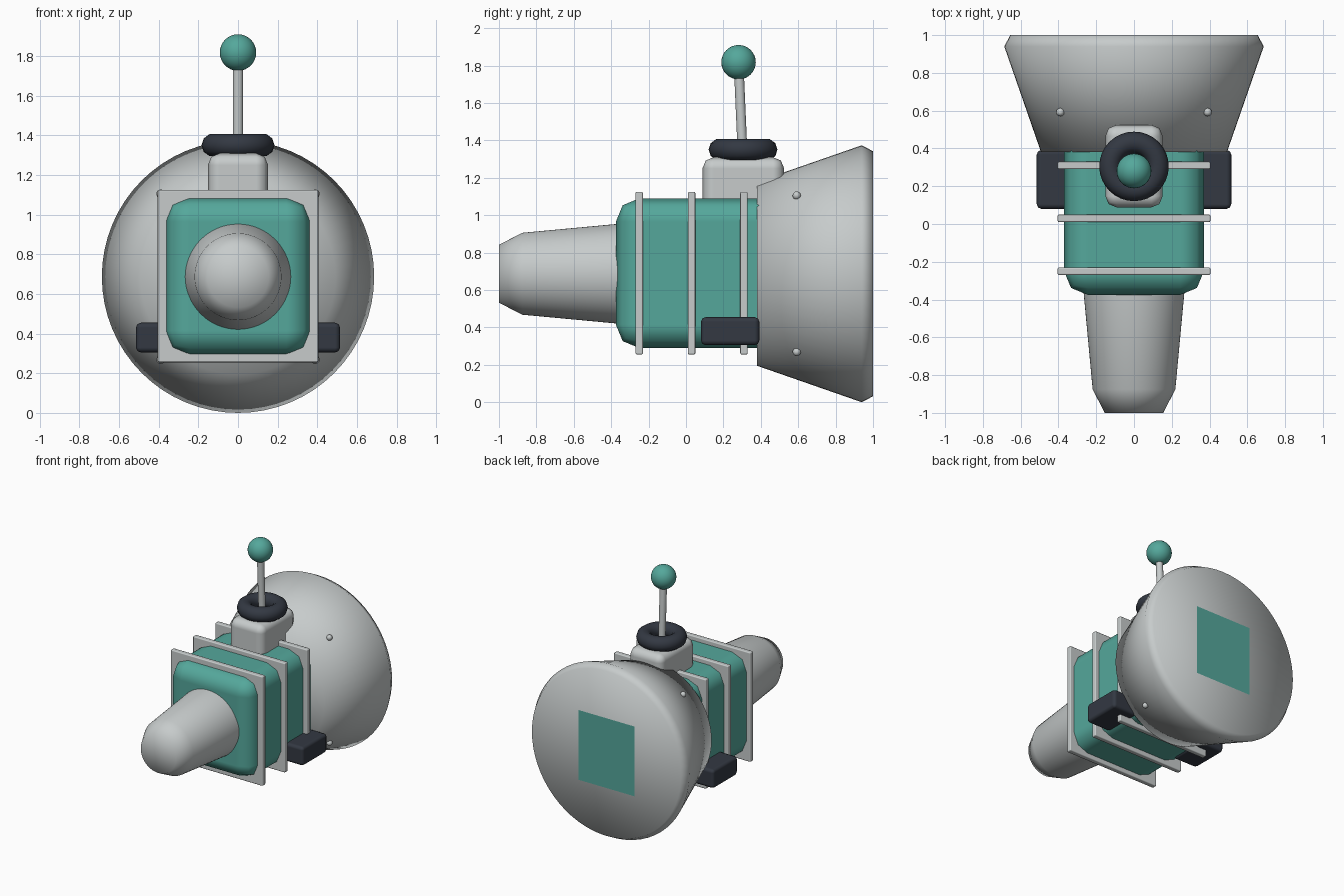
import bpy, bmesh, math
from mathutils import Vector

if "Cube" in bpy.data.objects:
    bpy.data.objects.remove(bpy.data.objects["Cube"], do_unlink=True)

AXIS_Z = 0.687  # height of the long axis


def material(name, rgb):
    m = bpy.data.materials.new(name)
    m.use_nodes = True
    m.diffuse_color = (*rgb, 1)
    m.node_tree.nodes["Principled BSDF"].inputs["Base Color"].default_value = (*rgb, 1)
    return m


teal = material("teal", (0.09, 0.39, 0.33))
grey = material("light grey", (0.57, 0.60, 0.60))
dark = material("charcoal", (0.033, 0.04, 0.055))


def finish(obj, name, mat, angle=60):
    obj.name = obj.data.name = name
    obj.data.materials.clear()
    obj.data.materials.append(mat)
    bpy.ops.object.select_all(action="DESELECT")
    obj.select_set(True)
    bpy.context.view_layer.objects.active = obj
    bpy.ops.object.shade_smooth_by_angle(angle=math.radians(angle))
    return obj


def box(name, mat, low, high, bevel, segments=2):
    low, high = Vector(low), Vector(high)
    bpy.ops.mesh.primitive_cube_add(size=1)
    obj = bpy.context.object
    for v in obj.data.vertices:
        v.co = (low + high) / 2 + v.co * (high - low)
    mod = obj.modifiers.new("rounding", "BEVEL")
    mod.width, mod.segments, mod.harden_normals = bevel, segments, True
    return finish(obj, name, mat)


def lathe(name, mat, profile, steps=64):
    """Spin (y, radius) points around the long axis."""
    bm = bmesh.new()
    verts = [bm.verts.new((r, y, 0)) for y, r in profile]
    edges = [bm.edges.new(pair) for pair in zip(verts, verts[1:])]
    bmesh.ops.spin(bm, geom=verts + edges, cent=(0, 0, 0), axis=(0, 1, 0),
                   angle=math.tau, steps=steps)
    bmesh.ops.remove_doubles(bm, verts=bm.verts, dist=1e-4)
    bmesh.ops.recalc_face_normals(bm, faces=bm.faces)
    mesh = bpy.data.meshes.new(name)
    bm.to_mesh(mesh)
    bm.free()
    obj = bpy.data.objects.new(name, mesh)
    obj.location.z = AXIS_Z
    bpy.context.collection.objects.link(obj)
    return finish(obj, name, mat, 80)


def ball(name, mat, centre, radius, segments, rings):
    bpy.ops.mesh.primitive_uv_sphere_add(segments=segments, ring_count=rings,
                                         radius=radius, location=centre)
    return finish(bpy.context.object, name, mat)


# Rounded body, running through to the rear face
box("body", teal, (-0.37, -0.375, 0.29), (0.37, 1.001, 1.09), 0.125)

# Three thin plates around the body
for i, y in enumerate((-0.25, 0.03, 0.31)):
    box(f"band_{i + 1}", grey, (-0.405, y - 0.02, 0.255), (0.405, y + 0.02, 1.125), 0.008)

# Tapered nose and flared rear bell
lathe("nose", grey, [(-1, 0), (-1, 0.155), (-0.875, 0.219), (-0.36, 0.267), (-0.36, 0)])
lathe("rear_bell", grey, [(0.38, 0), (0.38, 0.492), (0.94, 0.687), (1, 0.655), (1, 0)])

# Side blocks and bell rivets, one set per side
for side, s in (("left", 1), ("right", -1)):
    xs = sorted((s * 0.3, s * 0.515))
    box(f"{side}_side_block", dark, (xs[0], 0.08, 0.305), (xs[1], 0.392, 0.455), 0.025)
    for level, t in (("upper", 1), ("lower", -1)):
        ball(f"{side}_{level}_rivet", grey,
             (s * 0.39, 0.592, AXIS_Z + t * 0.418), 0.022, 12, 8)

# Lever mount, collar, stick and knob
box("lever_mount", grey, (-0.152, 0.088, 1.02), (0.152, 0.525, 1.31), 0.06)

bpy.ops.mesh.primitive_torus_add(major_radius=0.126, minor_radius=0.058,
                                 major_segments=32, minor_segments=10,
                                 location=(0, 0.305, 1.351))
finish(bpy.context.object, "lever_collar", dark)

foot, tip = Vector((0, 0.305, 1.27)), Vector((0, 0.281, 1.818))
bpy.ops.mesh.primitive_cylinder_add(vertices=20, radius=0.026, depth=(tip - foot).length,
                                    location=(foot + tip) / 2)
stick = bpy.context.object
stick.rotation_euler = (tip - foot).to_track_quat("Z", "Y").to_euler()
finish(stick, "lever_stick", grey)
ball("lever_knob", teal, tip, 0.092, 32, 16)
